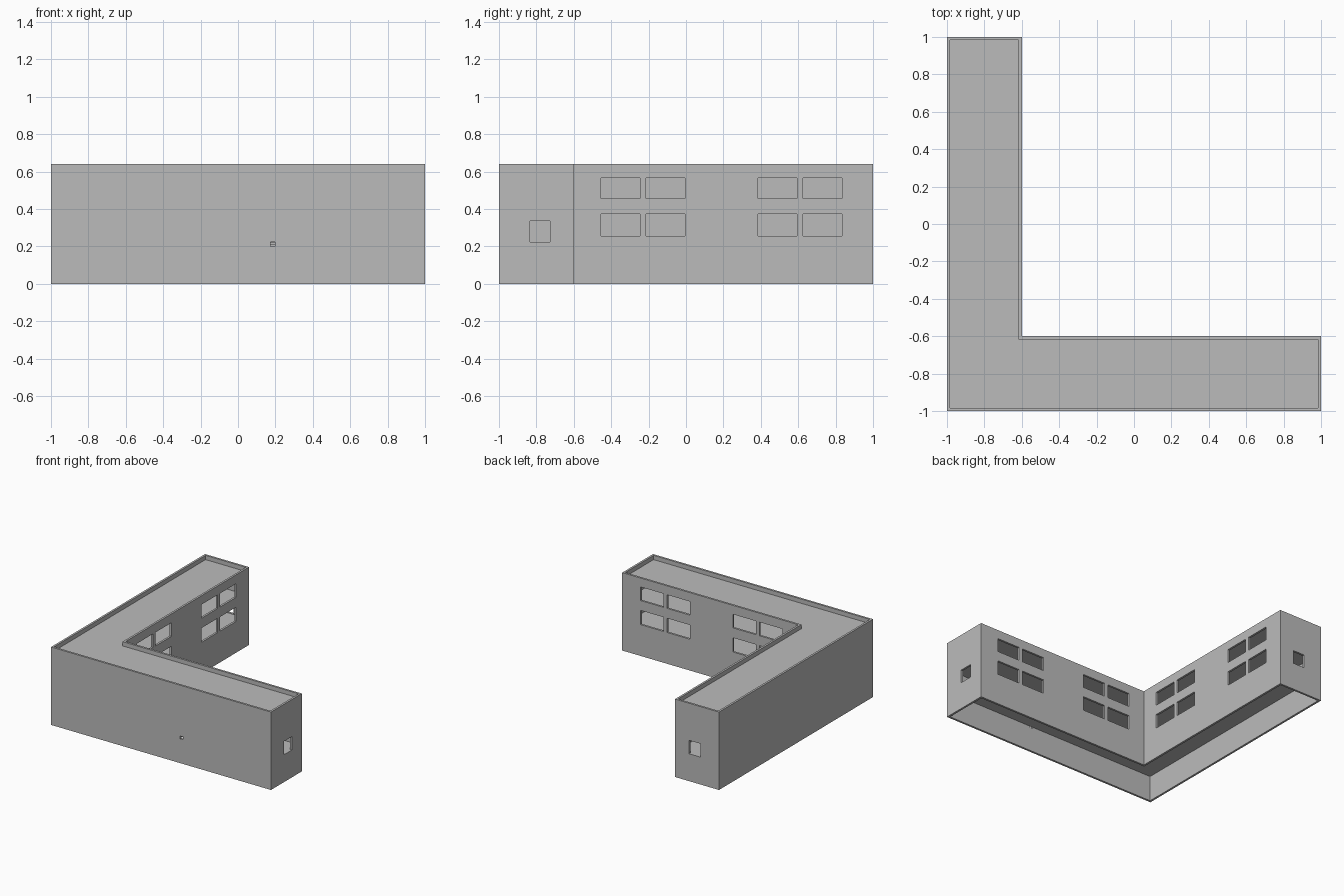
import bpy, bmesh

if "Cube" in bpy.data.objects:
    bpy.data.objects.remove(bpy.data.objects["Cube"])

T = 0.017      # wall thickness
H = 0.64       # wall height

grey = bpy.data.materials.new("plain_grey")
grey.diffuse_color = (0.5, 0.5, 0.5, 1)
grey.use_nodes = True
grey.node_tree.nodes["Principled BSDF"].inputs["Base Color"].default_value = grey.diffuse_color


def finish(name, bm):
    bmesh.ops.recalc_face_normals(bm, faces=bm.faces)
    me = bpy.data.meshes.new(name)
    bm.to_mesh(me)
    bm.free()
    ob = bpy.data.objects.new(name, me)
    me.materials.append(grey)
    bpy.context.collection.objects.link(ob)
    return ob


def l_prism(name, inset, z0, z1):
    """L-shaped footprint, shrunk by inset, extruded from z0 to z1."""
    o, c = 1 - inset, -0.6 - inset
    pts = [(-o, -o), (o, -o), (o, c), (c, c), (c, o), (-o, o)]
    bm = bmesh.new()
    face = bm.faces.new([bm.verts.new((x, y, z0)) for x, y in pts])
    ext = bmesh.ops.extrude_face_region(bm, geom=[face])["geom"]
    bmesh.ops.translate(bm, vec=(0, 0, z1 - z0),
                        verts=[v for v in ext if isinstance(v, bmesh.types.BMVert)])
    return finish(name, bm)


def add_box(bm, x0, x1, y0, y1, z0, z1):
    for v in bmesh.ops.create_cube(bm, size=1)["verts"]:
        v.co = ((x0 + x1) / 2 + v.co.x * (x1 - x0),
                (y0 + y1) / 2 + v.co.y * (y1 - y0),
                (z0 + z1) / 2 + v.co.z * (z1 - z0))


def cut(ob, cutter):
    mod = ob.modifiers.new("cut", "BOOLEAN")
    mod.operation = "DIFFERENCE"
    mod.solver = "EXACT"
    mod.object = cutter
    bpy.context.view_layer.objects.active = ob
    bpy.ops.object.modifier_apply(modifier=mod.name)
    bpy.data.objects.remove(cutter)


# outer walls, open at the bottom
walls = l_prism("walls", 0, 0, H)
cut(walls, l_prism("inner_core", T, -0.1, H + 0.1))

# window openings, the same on both wings (x and y swapped)
bm = bmesh.new()
columns = [(-0.455, -0.247), (-0.214, -0.006), (0.385, 0.593), (0.626, 0.834)]
rows = [(0.257, 0.374), (0.455, 0.567)]
for a0, a1 in columns:
    for z0, z1 in rows:
        add_box(bm, -0.65, -0.55, a0, a1, z0, z1)
        add_box(bm, a0, a1, -0.65, -0.55, z0, z1)
# end windows
add_box(bm, 0.95, 1.05, -0.834, -0.727, 0.225, 0.335)
add_box(bm, -0.834, -0.727, 0.95, 1.05, 0.225, 0.335)
# small holes in the two long outer walls
add_box(bm, 0.175, 0.198, -1.05, -0.95, 0.2, 0.223)
cut(walls, finish("openings", bm))

# floors and sunken roof
for name, z in (("lower_floor", 0.222), ("upper_floor", 0.415), ("roof", 0.605)):
    l_prism(name, T - 0.003, z - 0.012, z)
